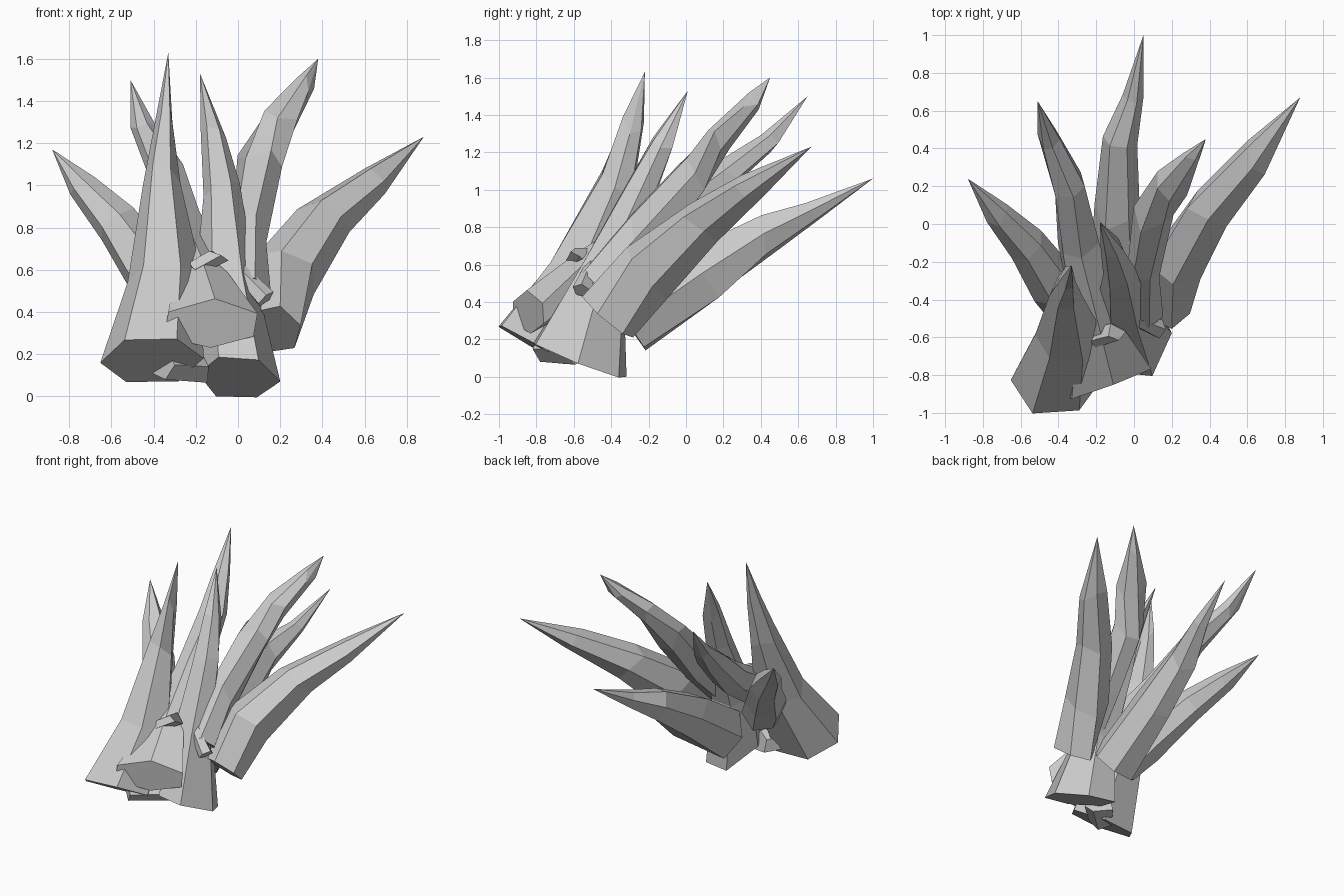
import bpy, bmesh, math, random
from mathutils import Vector

if "Cube" in bpy.data.objects:
    bpy.data.objects.remove(bpy.data.objects["Cube"])

random.seed(4)


def shard(name, rings, tip=None, base_normal=None, sides=6, turn=0.0):
    """Loft faceted rings (x, y, z, half_width, half_depth) and close to a tip."""
    bm = bmesh.new()
    centres = [Vector(r[:3]) for r in rings]
    path = centres + ([Vector(tip)] if tip else [])
    loops = []
    for i, r in enumerate(rings):
        d = (path[min(i + 1, len(path) - 1)] - path[max(i - 1, 0)]).normalized()
        if i == 0 and base_normal:
            d = Vector(base_normal).normalized()
        u = d.cross(Vector((0, 0, 1)))
        # keep the sideways axis steady for the near upright shards
        if abs(d.z) > 0.75:
            u = Vector((1, 0, 0)) - d * d.x
        u.normalize()
        v = u.cross(d).normalized()
        loop = []
        for k in range(sides):
            a = 2 * math.pi * k / sides + turn
            f = random.uniform(0.94, 1.14)
            p = centres[i] + u * math.cos(a) * r[3] * f + v * math.sin(a) * r[4] * f
            if 0 < i:
                p += d * random.uniform(-0.05, 0.05)
            loop.append(bm.verts.new(p))
        loops.append(loop)
    for a, b in zip(loops, loops[1:]):
        for k in range(sides):
            n = (k + 1) % sides
            bm.faces.new((a[k], a[n], b[n], b[k]))
    bm.faces.new(loops[0][::-1])
    if tip:
        t = bm.verts.new(tip)
        for k in range(sides):
            bm.faces.new((loops[-1][k], loops[-1][(k + 1) % sides], t))
    else:
        bm.faces.new(loops[-1])
    bmesh.ops.recalc_face_normals(bm, faces=bm.faces)
    me = bpy.data.meshes.new(name)
    bm.to_mesh(me)
    bm.free()
    ob = bpy.data.objects.new(name, me)
    bpy.context.collection.objects.link(ob)
    return ob


# Tall front left shard with the wide foot
shard("front_left_shard", [(-.41, -.82, .17, .25, .235), (-.36, -.57, .57, .165, .165),
      (-.36, -.37, 1.04, .08, .10), (-.345, -.29, 1.34, .035, .06)],
      (-.33, -.22, 1.63), (-.05, .5, .87))
# Upright centre shard
shard("centre_shard", [(0, -.57, .09, .19, .28), (-.05, -.45, .54, .14, .14),
      (-.08, -.25, .98, .09, .09), (-.11, -.14, 1.22, .055, .06)],
      (-.18, .01, 1.53), (.1, .36, .9))
# Shard leaning back, its wide cut foot facing forward
shard("back_left_shard", [(-.12, -.84, .34, .25, .11), (-.19, -.54, .55, .15, .12),
      (-.30, -.08, .83, .11, .12), (-.34, .20, 1.07, .09, .08), (-.45, .45, 1.27, .055, .055)],
      (-.51, .65, 1.50), (-.3, .8, .1), turn=.5)
# Right upper shard
shard("right_upper_shard", [(.03, -.48, .50, .11, .10), (.05, -.24, .76, .085, .12),
      (.10, .05, 1.09, .10, .10), (.19, .20, 1.30, .09, .075), (.31, .36, 1.47, .045, .045)],
      (.38, .45, 1.60))
# Right outer shard
shard("right_outer_shard", [(.17, -.42, .32, .13, .17), (.23, -.20, .58, .14, .17),
      (.41, .09, .83, .12, .12), (.65, .36, 1.02, .09, .075)],
      (.88, .67, 1.23), turn=.3)
# Low rear shard
shard("rear_shard", [(-.08, -.31, .28, .14, .18), (-.09, .08, .55, .12, .16),
      (-.08, .42, .76, .09, .11), (0, .70, .90, .05, .055)],
      (.05, 1.0, 1.06))
# Left outer shard
shard("left_outer_shard", [(-.28, -.48, .42, .13, .14), (-.40, -.34, .58, .13, .12),
      (-.55, -.13, .79, .10, .10), (-.72, .05, .98, .07, .06)],
      (-.88, .24, 1.17))
# Small broken chips around the root
chips = [((-.22, -.60, .60, .05, .04), (-.11, -.57, .66, .05, .04)),
         ((.13, -.56, .46, .05, .05), (-.02, -.50, .62, .03, .03)),
         ((-.36, -.76, .15, .08, .07), (-.18, -.58, .14, .10, .07))]
for i, c in enumerate(chips):
    shard("chip_%d" % (i + 1), c, sides=5)
